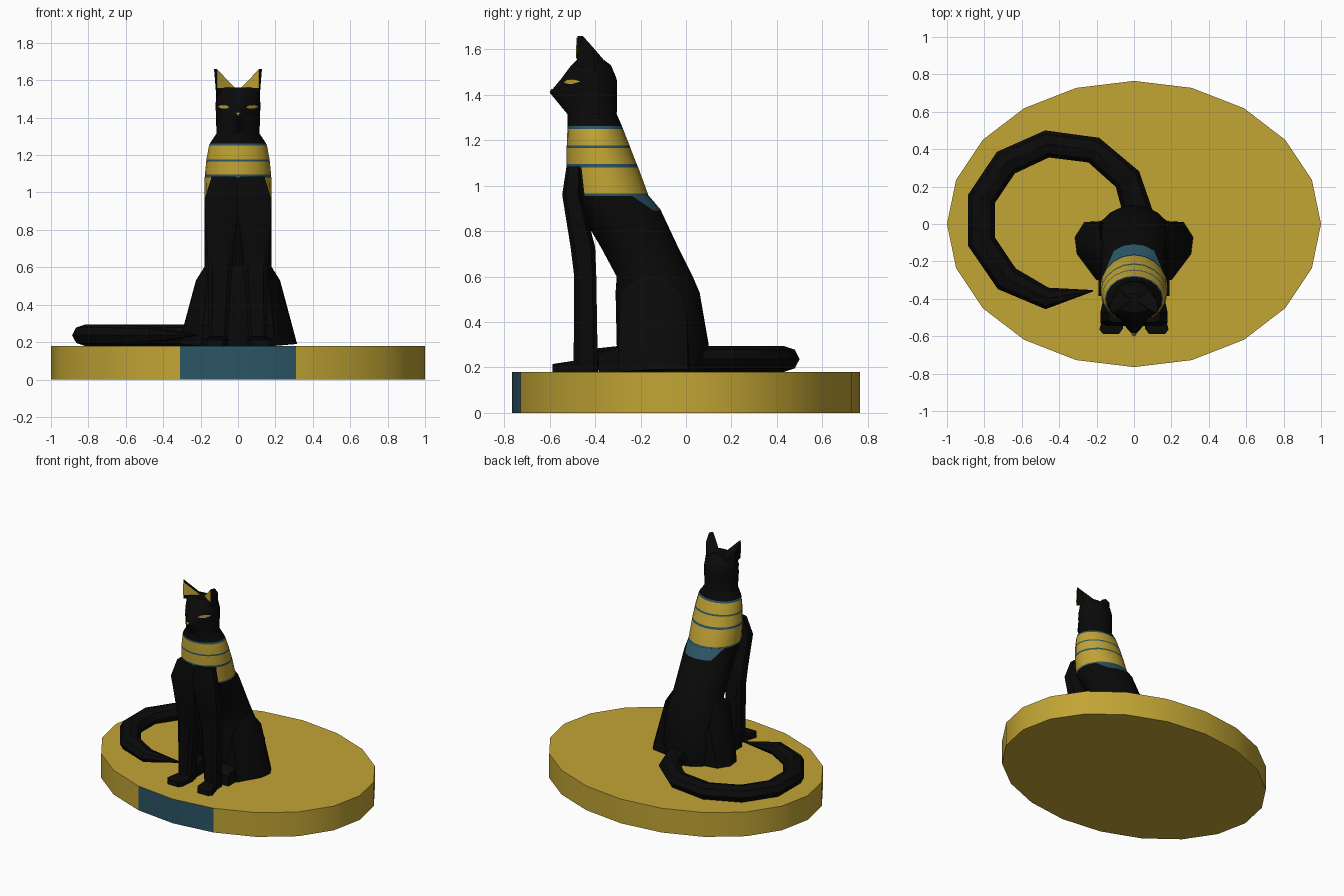
import bpy, bmesh, math
from mathutils import Vector

if "Cube" in bpy.data.objects:
    bpy.data.objects.remove(bpy.data.objects["Cube"])


def material(name, rgb):
    m = bpy.data.materials.new(name)
    m.diffuse_color = (*rgb, 1)
    m.use_nodes = True
    m.node_tree.nodes["Principled BSDF"].inputs["Base Color"].default_value = m.diffuse_color
    return m


BLACK = material("black", (0.003, 0.003, 0.003))
GOLD = material("gold", (0.54, 0.375, 0.035))
TEAL = material("teal", (0.025, 0.09, 0.13))
MATS = [BLACK, GOLD, TEAL]


def finish(name, bm, colour=0, mirror=False, paint=None):
    bmesh.ops.recalc_face_normals(bm, faces=bm.faces)
    for f in bm.faces:
        f.material_index = paint(f) if paint else colour
    me = bpy.data.meshes.new(name)
    bm.to_mesh(me)
    bm.free()
    for m in MATS:
        me.materials.append(m)
    ob = bpy.data.objects.new(name, me)
    bpy.context.collection.objects.link(ob)
    if mirror:
        ob.modifiers.new("mirror", 'MIRROR').use_mirror_merge = False
    bpy.ops.object.select_all(action='DESELECT')
    ob.select_set(True)
    bpy.context.view_layer.objects.active = ob
    bpy.ops.object.shade_smooth_by_angle(angle=math.radians(32))
    return ob


def loft(rings):
    bm = bmesh.new()
    loops = [[bm.verts.new(p) for p in r] for r in rings]
    for a, b in zip(loops, loops[1:]):
        for i in range(len(a)):
            j = (i + 1) % len(a)
            bm.faces.new((a[i], a[j], b[j], b[i]))
    bm.faces.new(loops[0])
    bm.faces.new(loops[-1])
    return bm


def hull(points):
    bm = bmesh.new()
    for p in points:
        bm.verts.new(p)
    res = bmesh.ops.convex_hull(bm, input=bm.verts)
    inside = [g for g in res["geom_interior"] if isinstance(g, bmesh.types.BMVert)]
    bmesh.ops.delete(bm, geom=inside, context='VERTS')
    return bm


def poly(points):
    bm = bmesh.new()
    bm.faces.new([bm.verts.new(p) for p in points])
    return bm


# Oval plinth with a teal panel at the front
def oval(z):
    return [(math.cos(i * math.pi / 10), 0.765 * math.sin(i * math.pi / 10), z) for i in range(20)]


def plinth_paint(f):
    c = f.calc_center_median()
    return 2 if abs(f.normal.z) < .5 and c.y < -.6 and abs(c.x) < .2 else 1


finish("plinth", loft([oval(0), oval(.18)]), paint=plinth_paint)


# Torso, collar and head in one loft: z, front, back, half width, muzzle point
def body_point(a, z, f, b, w, p=0, grow=1):
    x = w * math.cos(a)
    y = (f + b) / 2 + grow * (b - f) / 2 * math.sin(a)
    if math.sin(a) < 0:
        y -= p * max(0, 1 - abs(x) / .075)
    return (x * grow, y, z)


def body_ring(sec):
    return [body_point(i * math.pi / 10, *sec) for i in range(20)]


BODY = [(.18, -.29, .09, .20), (.30, -.305, .10, .215), (.53, -.31, .06, .20),
        (.60, -.305, .03, .18), (.73, -.375, -.035, .18), (.89, -.47, -.11, .18),
        (.955, -.52, -.165, .18), (.965, -.52, -.168, .18), (1.08, -.525, -.21, .178),
        (1.095, -.525, -.217, .177), (1.165, -.525, -.244, .17), (1.176, -.525, -.248, .169),
        (1.25, -.522, -.277, .155), (1.263, -.522, -.282, .15), (1.315, -.522, -.305, .115),
        (1.41, -.53, -.303, .118, .07), (1.47, -.525, -.305, .12, .025),
        (1.53, -.505, -.33, .115), (1.56, -.475, -.37, .10)]


def body_paint(f):
    c = f.calc_center_median()
    if c.z < .955 or c.z > 1.263 or (c.z < 1.08 and c.y < -.46):
        return 0
    thin = any(abs(c.z - t) < .01 for t in (.96, 1.0875, 1.17, 1.2565))
    return 2 if thin else 1


finish("body", loft([body_ring(s) for s in BODY]), paint=body_paint)

# Teal flap hanging down the back below the collar
top = [body_point(i * math.pi / 10, *BODY[6], grow=1.012) for i in range(2, 9)]
low = [body_point(i * math.pi / 10, *BODY[5], grow=1.012) for i in range(3, 8)]
bm = bmesh.new()
t = [bm.verts.new(p) for p in top]
l = [bm.verts.new(p) for p in low]
for i in range(4):
    bm.faces.new((t[i + 1], t[i + 2], l[i + 1], l[i]))
bm.faces.new((t[0], t[1], l[0]))
bm.faces.new((t[5], t[6], l[4]))
finish("collar_flap", bm, 2)


# Front legs and shoulders: z, front, back, inner x, outer x
def leg_ring(z, f, b, x0, x1):
    pts = []
    for i in range(8):
        a = (i + .5) * math.pi / 4
        c, s = math.cos(a), math.sin(a)
        c, s = (math.copysign(abs(v) ** .5, v) / .96 for v in (c, s))
        pts.append(((x0 + x1) / 2 + c * (x1 - x0) / 2, (f + b) / 2 + s * (b - f) / 2, z))
    return pts


LEG = [(.18, -.495, -.388, .06, .155), (.60, -.492, -.395, .03, .16), (.73, -.508, -.40, .02, .168),
       (.96, -.545, -.46, -.01, .18), (1.085, -.526, -.46, -.01, .14)]
finish("front_legs", loft([leg_ring(*s) for s in LEG]), mirror=True)

# Front paws
PAW = [(.05, -.45), (.06, -.56), (.08, -.588), (.165, -.588), (.185, -.565), (.155, -.46)]
finish("front_paws", hull([(x, y, z) for x, y in PAW for z in (.18, .215)] +
                          [(.07, -.49, .23), (.15, -.49, .23)]), mirror=True)

# Haunches and hind paws
finish("haunches", hull([(.08, -.30, .18), (.20, -.30, .18), (.305, -.16, .19), (.316, -.07, .19),
                         (.265, .01, .19), (.10, .02, .18), (.16, -.29, .53), (.222, -.17, .53),
                         (.225, -.08, .53), (.19, 0, .50), (.175, -.2, .61), (.175, -.09, .61)]),
       mirror=True)
finish("hind_paws", hull([(x, y, z) for x in (.07, .19) for y, z in
                          ((-.385, .18), (-.385, .255), (-.37, .268), (-.29, .29), (-.2, .18))]),
       mirror=True)

# Ears with gold linings
finish("ears", hull([(.113, -.48, 1.53), (.01, -.41, 1.55), (.01, -.39, 1.55), (.07, -.35, 1.54),
                     (.115, -.40, 1.50), (.112, -.477, 1.66), (.128, -.455, 1.66),
                     (.123, -.41, 1.61)]), mirror=True)
finish("ear_linings", poly([(.113, -.485, 1.56), (.112, -.482, 1.655), (.015, -.418, 1.558)]),
       1, mirror=True)


# Eyes wrapped on the face, and the nose
def face_point(x, z):
    y = -.415 - .113 * math.sqrt(1 - (x / .122) ** 2)
    return (x, y - .033 * max(0, 1 - x / .075) - .004, z)


bm = bmesh.new()
up = [bm.verts.new(face_point(x, z)) for x, z in
      ((.042, 1.455), (.06, 1.467), (.085, 1.469), (.112, 1.459))]
dn = [bm.verts.new(face_point(x, z)) for x, z in ((.06, 1.449), (.085, 1.448))]
bm.faces.new((up[0], dn[0], up[1]))
bm.faces.new((up[1], dn[0], dn[1], up[2]))
bm.faces.new((up[2], dn[1], up[3]))
finish("eyes", bm, 1, mirror=True)
finish("nose", hull([(-.013, -.592, 1.427), (.013, -.592, 1.427), (0, -.602, 1.411),
                     (0, -.57, 1.42)]), 1)

# Curled tail: x, y, half width
TAIL = [(.03, .03, .08), (-.035, .24, .075), (-.215, .395, .072), (-.465, .428, .073),
        (-.685, .328, .075), (-.815, .135, .075), (-.815, -.095, .075), (-.68, -.293, .073),
        (-.465, -.398, .058), (-.22, -.357, .004)]
rings = []
for i, (x, y, r) in enumerate(TAIL):
    a, b = TAIL[max(i - 1, 0)], TAIL[min(i + 1, len(TAIL) - 1)]
    d = Vector((b[0] - a[0], b[1] - a[1])).normalized()
    h = min(.058, r * .8)
    rings.append([(x - d.y * r * math.cos(k * math.pi / 4), y + d.x * r * math.cos(k * math.pi / 4),
                   .237 + h * math.sin(k * math.pi / 4)) for k in range(8)])
finish("tail", loft(rings))
